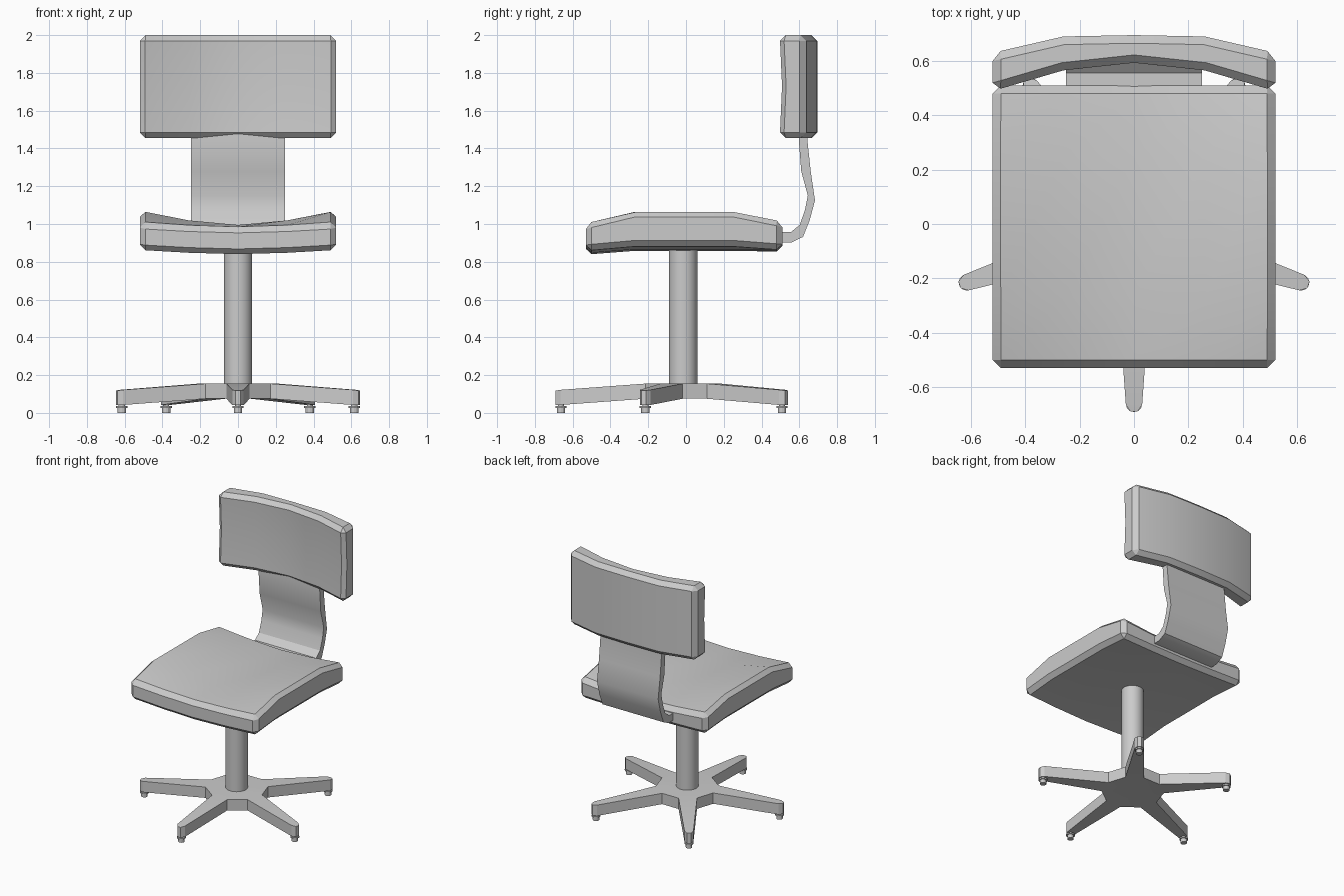
import bpy, bmesh
from math import sin, cos, pi

if "Cube" in bpy.data.objects:
    bpy.data.objects.remove(bpy.data.objects["Cube"])

CY = -0.015  # y of the column axis


def finish(name, bm):
    bmesh.ops.recalc_face_normals(bm, faces=bm.faces[:])
    me = bpy.data.meshes.new(name)
    bm.to_mesh(me)
    bm.free()
    ob = bpy.data.objects.new(name, me)
    bpy.context.collection.objects.link(ob)
    bpy.ops.object.select_all(action='DESELECT')
    bpy.context.view_layer.objects.active = ob
    ob.select_set(True)
    bpy.ops.object.shade_smooth_by_angle(angle=0.52)
    return ob


def cushion(name, side_a, side_b, chamfer=0.03):
    """Closed slab between two point grids, with chamfered rim and corners."""
    bm = bmesh.new()
    a, b = [[[bm.verts.new(p) for p in row] for row in g] for g in (side_a, side_b)]
    n, m = len(a), len(a[0])
    for g in (a, b):
        for i in range(n - 1):
            for j in range(m - 1):
                bm.faces.new((g[i][j], g[i + 1][j], g[i + 1][j + 1], g[i][j + 1]))
    rim = ([(i, 0) for i in range(n)] + [(n - 1, j) for j in range(1, m)]
           + [(i, m - 1) for i in range(n - 2, -1, -1)] + [(0, j) for j in range(m - 2, 0, -1)])
    for (i, j), (k, l) in zip(rim, rim[1:] + rim[:1]):
        bm.faces.new((a[i][j], a[k][l], b[k][l], b[i][j]))
    bmesh.ops.recalc_face_normals(bm, faces=bm.faces[:])
    sharp = [e for e in bm.edges if e.calc_face_angle() > 0.9]
    bmesh.ops.bevel(bm, geom=sharp, offset=chamfer, segments=1, affect='EDGES', profile=0.5)
    return finish(name, bm)


def lathe(name, profile, x, y, steps):
    bm = bmesh.new()
    rings = [[bm.verts.new((x + r * cos(2 * pi * k / steps), y + r * sin(2 * pi * k / steps), z))
              for k in range(steps)] for r, z in profile]
    for lo, hi in zip(rings, rings[1:]):
        for k in range(steps):
            q = (k + 1) % steps
            bm.faces.new((lo[k], lo[q], hi[q], hi[k]))
    bm.faces.new(rings[0])
    bm.faces.new(rings[-1])
    return finish(name, bm)


xs = [-0.52, -0.26, 0, 0.26, 0.52]

# Seat: dished across, sloping off at front and back
rise = [1, 0.33, 0, 0.33, 1]
ys = [-0.53, -0.27, 0.25, 0.51]


def seat_side(mid, edge):
    return [[(x, y, c + (e - c) * t) for y, c, e in zip(ys, mid, edge)] for x, t in zip(xs, rise)]


cushion("seat",
        seat_side([0.983, 0.995, 0.995, 0.983], [1.005, 1.068, 1.068, 1.015]),
        seat_side([0.838, 0.858, 0.858, 0.853], [0.86, 0.883, 0.883, 0.863]))

# Backrest: wraps forward at both ends
zs = [1.455, 1.73, 2.0]
front = [0.488, 0.564, 0.592, 0.564, 0.488]
back = [0.63, 0.69, 0.695, 0.69, 0.63]
cushion("backrest",
        [[(x, y + d, z) for z, d in zip(zs, (0, 0.012, 0))] for x, y in zip(xs, front)],
        [[(x, y, z) for z in zs] for x, y in zip(xs, back)])

# Bent bracket joining seat and backrest: (y, z) outline of both faces
outer = [(0.45, 0.903), (0.56, 0.903), (0.62, 0.932), (0.655, 1.02), (0.683, 1.125), (0.66, 1.28),
         (0.642, 1.45), (0.64, 1.6)]
inner = [(0.45, 0.957), (0.555, 0.957), (0.602, 0.995), (0.63, 1.075), (0.645, 1.15), (0.61, 1.28),
         (0.597, 1.45), (0.615, 1.6)]
bm = bmesh.new()
loops = [[[bm.verts.new((x, y, z)) for y, z in line] for line in (outer, inner)]
         for x in (-0.25, 0.25)]
(lo, li), (ro, ri) = loops
for s, t in ((lo, ro), (li, ri), (lo, li), (ro, ri)):
    for k in range(len(outer) - 1):
        bm.faces.new((s[k], s[k + 1], t[k + 1], t[k]))
for k in (0, -1):
    bm.faces.new((lo[k], ro[k], ri[k], li[k]))
finish("back_bracket", bm)

# Column
lathe("column", [(0.075, 0.1), (0.075, 0.9)], 0, CY, 32)

# Five-armed base: (distance, half width, bottom z, top z) along each arm
arm = [(0.2, 0.062, 0.075, 0.155), (0.65, 0.03, 0.042, 0.122), (0.675, 0.013, 0.042, 0.118)]
bm = bmesh.new()
hub = [bm.verts.new((0, CY, z)) for z in (0.075, 0.155)]
arms = []
for k in range(5):
    t = -pi / 2 + 2 * pi * k / 5
    sides = []
    for s in (-1, 1):
        sides.append([[bm.verts.new((r * cos(t) - s * w * sin(t), CY + r * sin(t) + s * w * cos(t), z))
                       for z in (zb, zt)] for r, w, zb, zt in arm])
    arms.append(sides)
for k in range(5):
    R, L = arms[k]
    N = arms[(k + 1) % 5][0]
    for h in (0, 1):
        bm.faces.new((hub[h], R[0][h], L[0][h]))
        bm.faces.new((hub[h], L[0][h], N[0][h]))
        for j in (0, 1):
            bm.faces.new((R[j][h], R[j + 1][h], L[j + 1][h], L[j][h]))
    for S in (R, L):
        for j in (0, 1):
            bm.faces.new((S[j][0], S[j + 1][0], S[j + 1][1], S[j][1]))
    bm.faces.new((R[2][0], L[2][0], L[2][1], R[2][1]))
    bm.faces.new((L[0][0], N[0][0], N[0][1], L[0][1]))
finish("star_base", bm)

# Foot glides under the arm tips
for k in range(5):
    t = -pi / 2 + 2 * pi * k / 5
    lathe(f"foot_{k + 1}", [(0.022, 0), (0.022, 0.026), (0.03, 0.026), (0.03, 0.036), (0.016, 0.036), (0.016, 0.055)],
          0.647 * cos(t), CY + 0.647 * sin(t), 12)
